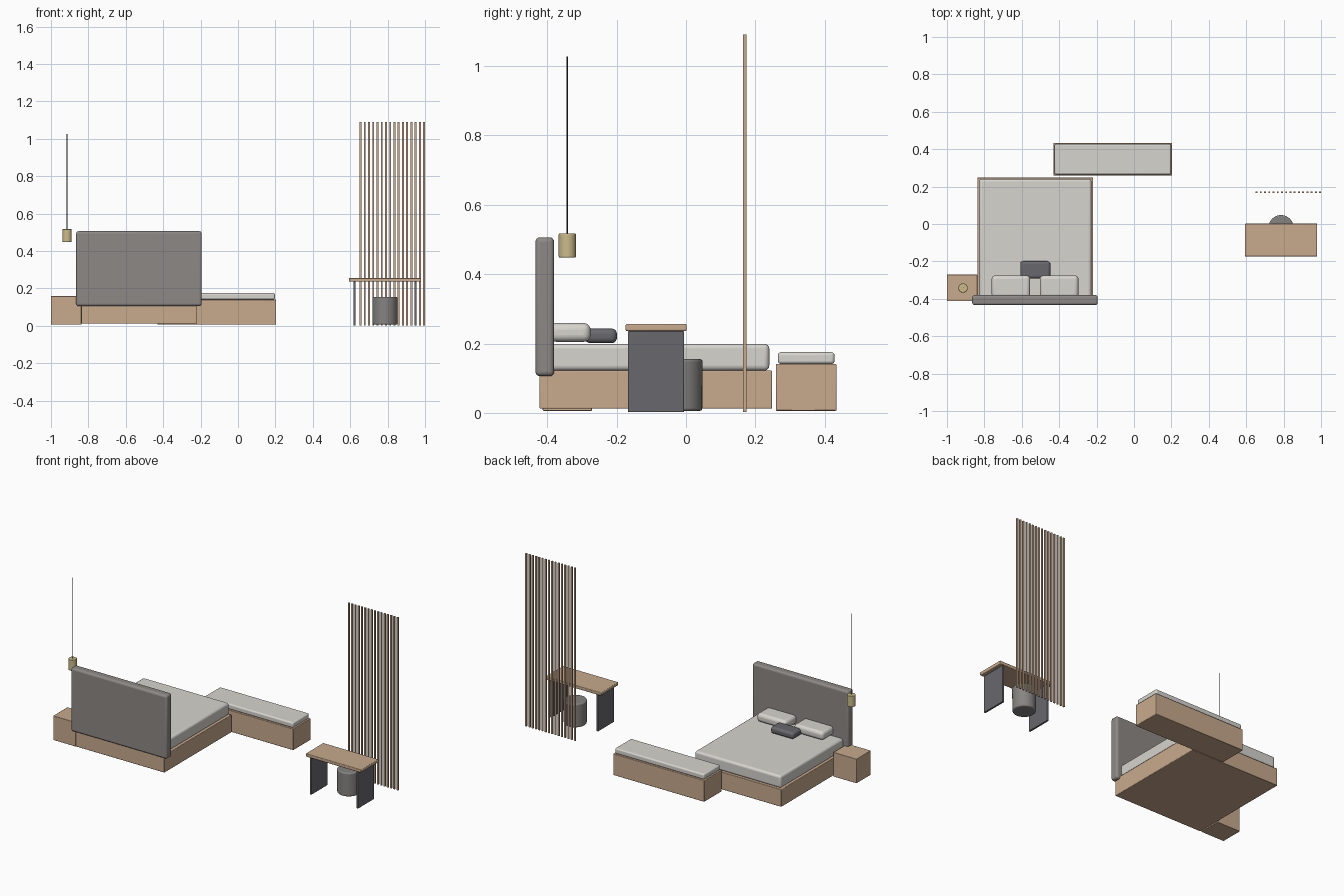
import bpy, math

if "Cube" in bpy.data.objects:
    bpy.data.objects.remove(bpy.data.objects["Cube"])


def material(name, rgb):
    m = bpy.data.materials.new(name)
    m.diffuse_color = (*rgb, 1)
    m.use_nodes = True
    m.node_tree.nodes["Principled BSDF"].inputs["Base Color"].default_value = m.diffuse_color
    return m


WOOD = material("wood", (0.58, 0.40, 0.27))
LINEN = material("linen", (0.68, 0.66, 0.62))
FABRIC = material("grey_fabric", (0.27, 0.25, 0.24))
DARK = material("dark_grey", (0.14, 0.14, 0.155))
STONE = material("stool_grey", (0.24, 0.23, 0.225))
BRASS = material("brass", (0.60, 0.50, 0.26))
BLACK = material("black", (0.03, 0.03, 0.03))


def finish(o, name, mat, bevel, segments):
    o.name = name
    o.data.materials.append(mat)
    if bevel:
        b = o.modifiers.new("bevel", 'BEVEL')
        b.width, b.segments, b.limit_method = bevel, segments, 'ANGLE'
        bpy.ops.object.shade_smooth_by_angle(angle=math.radians(40))
    return o


# box from its minimum and maximum on each axis
def box(name, x, y, z, mat, bevel=0.0, segments=3):
    spans = (x, y, z)
    bpy.ops.mesh.primitive_cube_add(size=1, location=[(a + b) / 2 for a, b in spans])
    o = bpy.context.object
    o.scale = [b - a for a, b in spans]
    bpy.ops.object.transform_apply(location=False, rotation=False, scale=True)
    return finish(o, name, mat, bevel, segments)


# round part from bottom and top radius
def drum(name, x, y, z, r0, r1, mat, bevel=0.0, sides=32):
    bpy.ops.mesh.primitive_cone_add(vertices=sides, radius1=r0, radius2=r1,
                                    depth=z[1] - z[0], location=(x, y, sum(z) / 2))
    o = bpy.context.object
    bpy.ops.object.shade_smooth_by_angle(angle=math.radians(40))
    return finish(o, name, mat, bevel, 3)


# bed
box("bed_base", (-0.838, -0.218), (-0.422, 0.248), (0.012, 0.122), WOOD, 0.003, 2)
box("mattress", (-0.828, -0.228), (-0.40, 0.24), (0.122, 0.199), LINEN, 0.014, 4)
box("headboard", (-0.865, -0.194), (-0.434, -0.38), (0.106, 0.506), FABRIC, 0.013, 4)
for side, x in (("left", -0.658), ("right", -0.400)):
    box(f"pillow_{side}", (x - 0.103, x + 0.103), (-0.395, -0.275), (0.205, 0.259), LINEN, 0.02, 5)
box("accent_pillow", (-0.608, -0.447), (-0.292, -0.199), (0.201, 0.243), DARK, 0.016, 5)

# nightstand and pendant lamp
box("nightstand", (-1.0, -0.838), (-0.413, -0.271), (0.006, 0.159), WOOD, 0.002, 2)
drum("pendant_shade", -0.914, -0.342, (0.448, 0.517), 0.025, 0.025, BRASS, 0.003)
drum("pendant_cord", -0.914, -0.342, (0.515, 1.027), 0.0018, 0.0018, BLACK, sides=8)

# bench at the foot of the bed
box("bench_base", (-0.431, 0.204), (0.259, 0.434), (0.006, 0.141), WOOD, 0.003, 2)
box("bench_cushion", (-0.425, 0.198), (0.265, 0.428), (0.141, 0.175), LINEN, 0.009, 4)

# desk with two panel legs
box("desk_top", (0.593, 0.979), (-0.174, 0.002), (0.236, 0.256), WOOD, 0.004, 3)
for side, s in (("left", -1), ("right", 1)):
    x = 0.786 + s * 0.163
    box(f"desk_leg_{side}", (x - 0.006, x + 0.006), (-0.167, -0.006), (0.002, 0.236), DARK, 0.002, 2)

# stool
drum("stool", 0.786, -0.019, (0.006, 0.155), 0.066, 0.067, STONE, 0.007)

# slatted screen
for i in range(16):
    x = 0.655 + i * 0.34 / 15
    box(f"screen_slat_{i + 1}", (x - 0.005, x + 0.005), (0.165, 0.174), (0.002, 1.091), WOOD)
